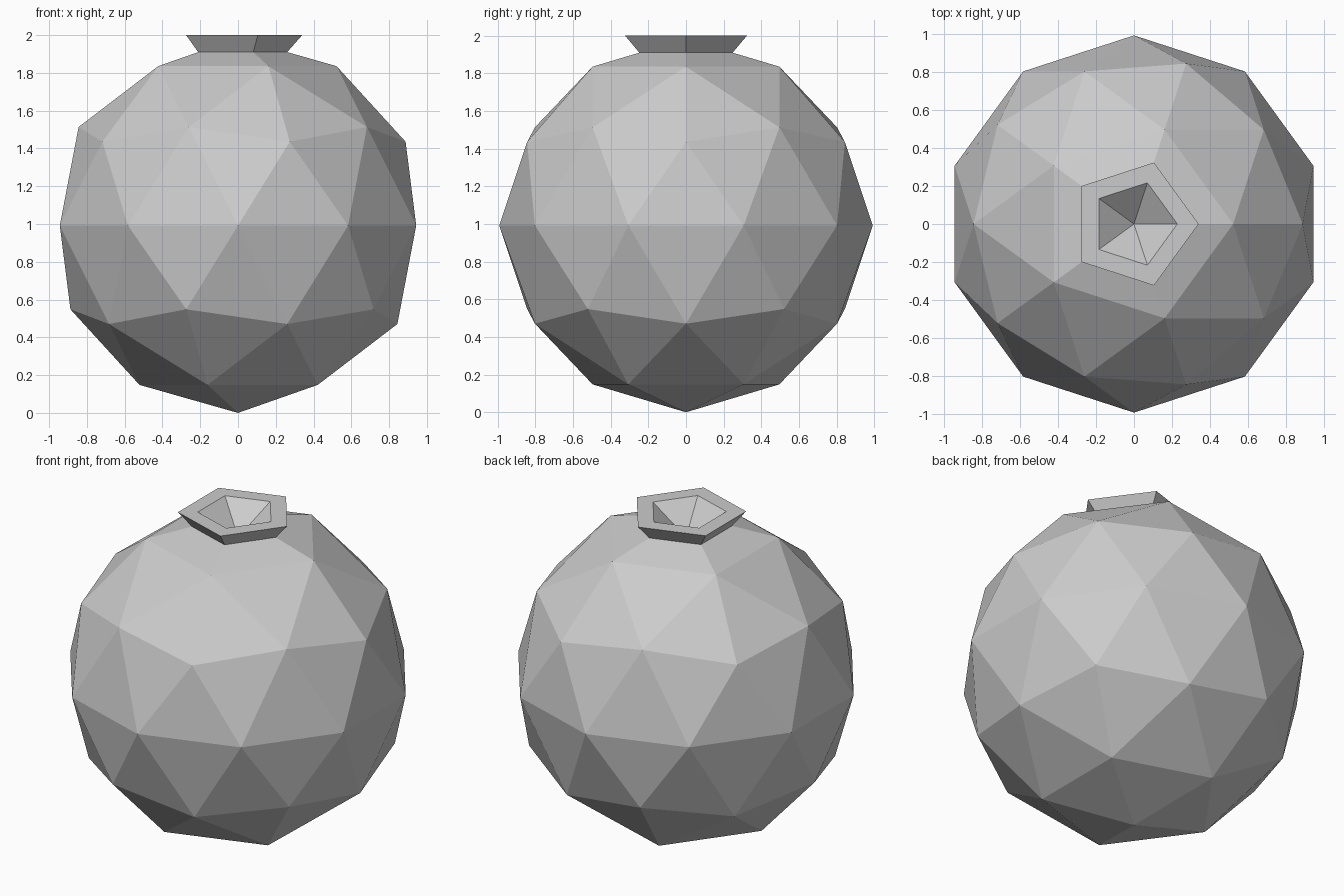
import bpy
import bmesh
from mathutils import Vector

if "Cube" in bpy.data.objects:
    bpy.data.objects.remove(bpy.data.objects["Cube"], do_unlink=True)

RADIUS = 0.992
NECK_Z = 1.91

# Single plain grey
grey = bpy.data.materials.new("plain grey")
grey.use_nodes = True
color = (0.6, 0.6, 0.6, 1)
grey.diffuse_color = color
grey.node_tree.nodes["Principled BSDF"].inputs["Base Color"].default_value = color

# Faceted ball with its crown sliced off
bm = bmesh.new()
bmesh.ops.create_icosphere(bm, subdivisions=2, radius=RADIUS)
bmesh.ops.translate(bm, verts=bm.verts, vec=(0, 0, RADIUS))
bmesh.ops.bisect_plane(bm, geom=bm.verts[:] + bm.edges[:] + bm.faces[:],
                       plane_co=(0, 0, NECK_Z), plane_no=(0, 0, 1), clear_outer=True)


def extrude_ring(ring, radius, z):
    """Extrude a boundary ring to a new radius and height."""
    geom = bmesh.ops.extrude_edge_only(bm, edges=ring)["geom"]
    for v in (g for g in geom if isinstance(g, bmesh.types.BMVert)):
        flat = Vector((v.co.x, v.co.y, 0)).normalized() * radius
        v.co = (flat.x, flat.y, z)
    return [g for g in geom if isinstance(g, bmesh.types.BMEdge)]


# Flared neck, flat rim, then a pointed hollow
ring = [e for e in bm.edges if e.is_boundary]
for radius, z in ((0.34, 2.0), (0.228, 2.0), (0, 1.84)):
    ring = extrude_ring(ring, radius, z)
bmesh.ops.remove_doubles(bm, verts=bm.verts, dist=0.001)
bmesh.ops.recalc_face_normals(bm, faces=bm.faces)

mesh = bpy.data.meshes.new("faceted_bauble")
bm.to_mesh(mesh)
bm.free()
mesh.materials.append(grey)
bauble = bpy.data.objects.new("faceted_bauble", mesh)
bpy.context.collection.objects.link(bauble)
